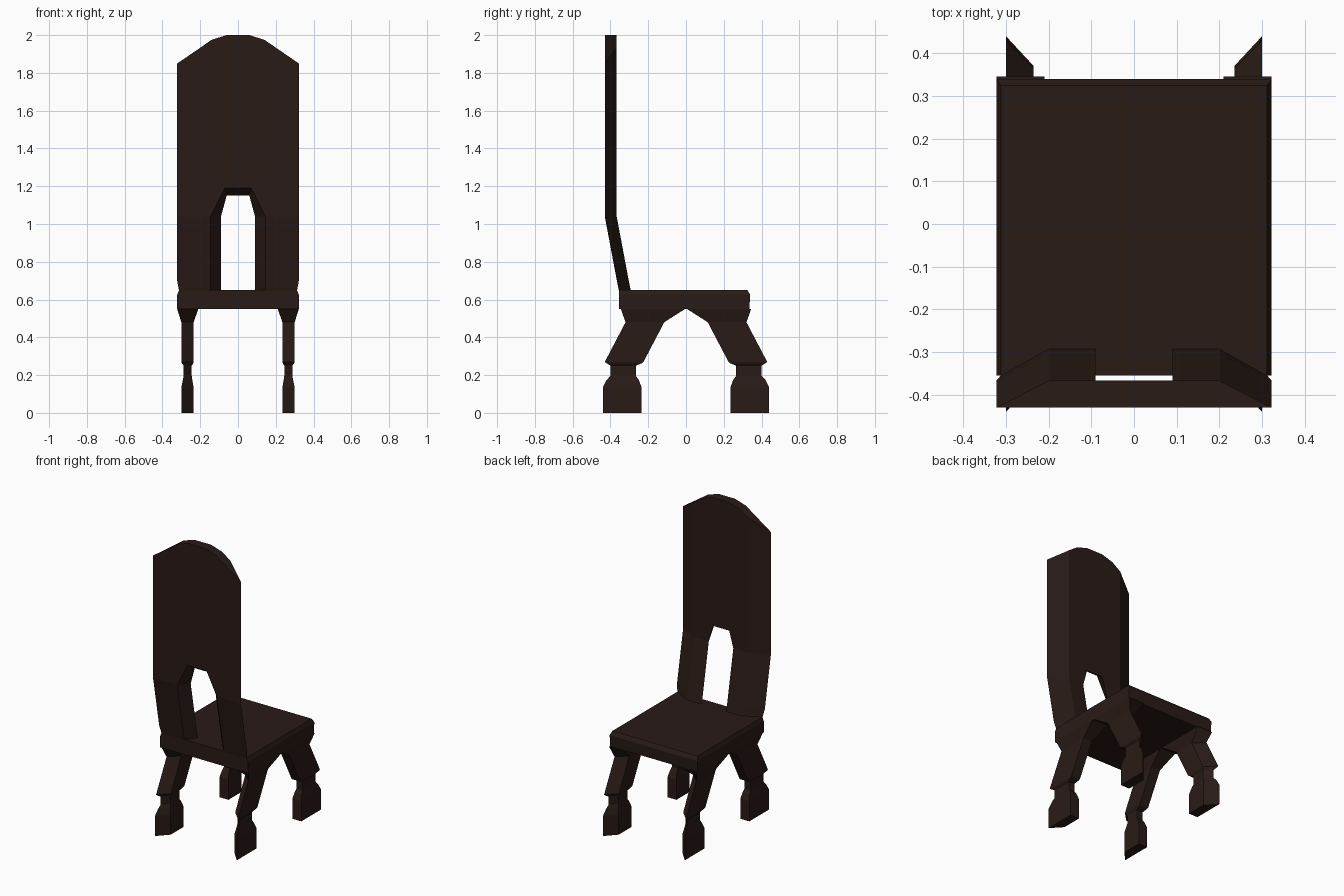
import bpy, bmesh

if "Cube" in bpy.data.objects:
    bpy.data.objects.remove(bpy.data.objects["Cube"])

wood = bpy.data.materials.new("dark_wood")
wood.diffuse_color = (0.022, 0.011, 0.008, 1)
wood.use_nodes = True
wood.node_tree.nodes["Principled BSDF"].inputs["Base Color"].default_value = wood.diffuse_color


def loft(name, rings, cap_end=True):
    """Join equal-length rings of points into a solid."""
    bm = bmesh.new()
    loops = [[bm.verts.new(p) for p in ring] for ring in rings]
    n = len(loops[0])
    for a, b in zip(loops, loops[1:]):
        for i in range(n):
            j = (i + 1) % n
            bm.faces.new((a[i], a[j], b[j], b[i]))
    bm.faces.new(loops[0])
    if cap_end:
        bm.faces.new(loops[-1])
    bmesh.ops.recalc_face_normals(bm, faces=bm.faces)
    me = bpy.data.meshes.new(name)
    bm.to_mesh(me)
    bm.free()
    me.materials.append(wood)
    ob = bpy.data.objects.new(name, me)
    bpy.context.collection.objects.link(ob)
    return ob


# Seat slab with a small bevel around the top
def rect(x, y0, y1, z):
    return [(-x, y0, z), (x, y0, z), (x, y1, z), (-x, y1, z)]


loft("seat", [rect(0.322, -0.355, 0.335, 0.55), rect(0.322, -0.355, 0.34, 0.625),
              rect(0.312, -0.355, 0.325, 0.65)])

# Legs: wedge sections (z, inner x, outer x, near y, far y at inner x, far y at outer x)
LEG = [
    (0.55, 0.21, 0.322, 0.005, 0.345, 0.345),
    (0.48, 0.235, 0.30, 0.115, 0.26, 0.32),
    (0.27, 0.235, 0.30, 0.225, 0.365, 0.43),
    (0.262, 0.238, 0.297, 0.235, 0.36, 0.42),
    (0.25, 0.245, 0.288, 0.265, 0.355, 0.40),
    (0.195, 0.245, 0.288, 0.265, 0.355, 0.40),
    (0.175, 0.242, 0.292, 0.25, 0.36, 0.42),
    (0.135, 0.235, 0.30, 0.235, 0.37, 0.44),
    (0.0, 0.235, 0.30, 0.235, 0.37, 0.44),
]
for sx, side in ((-1, "left"), (1, "right")):
    for sy, end in ((-1, "front"), (1, "rear")):
        loft(f"{end}_{side}_leg",
             [[(sx * xi, sy * yn, z), (sx * xo, sy * yn, z),
               (sx * xo, sy * yo, z), (sx * xi, sy * yi, z)]
              for z, xi, xo, yn, yi, yo in LEG])

# Backrest posts either side of the flared opening
# (z back, z front, y back, y front, outer x, opening x back, opening x front)
POST = [
    (0.645, 0.645, -0.355, -0.292, 0.312, 0.145, 0.09),
    (0.70, 0.70, -0.366, -0.303, 0.322, 0.145, 0.09),
    (1.04, 1.04, -0.43, -0.367, 0.322, 0.145, 0.09),
    (1.19, 1.15, -0.43, -0.367, 0.322, 0.07, 0.06),
]
for s, side in ((-1, "left"), (1, "right")):
    loft(f"backrest_{side}_post",
         [[(s * xb, yb, zb), (s * xo, yb, zb), (s * 0.2, yf, zf), (s * xf, yf, zf)]
          for zb, zf, yb, yf, xo, xb, xf in POST], cap_end=False)

# Backrest panel: flat outside, chamfered to thin side edges, crowned top
CROWN = [(-0.322, 1.85), (-0.2, 1.933), (-0.14, 1.975), (-0.06, 2.0),
         (0.06, 2.0), (0.14, 1.975), (0.2, 1.933), (0.322, 1.85)]
back = [(x, -0.43, z) for x, z in CROWN]
inner = [(x, -0.367, z) for x, z in CROWN[-2:0:-1]]
top = back + inner
bottom = [(x, y, 1.19 if y < -0.4 else 1.15) for x, y, z in top]
loft("backrest_panel", [bottom, top])
